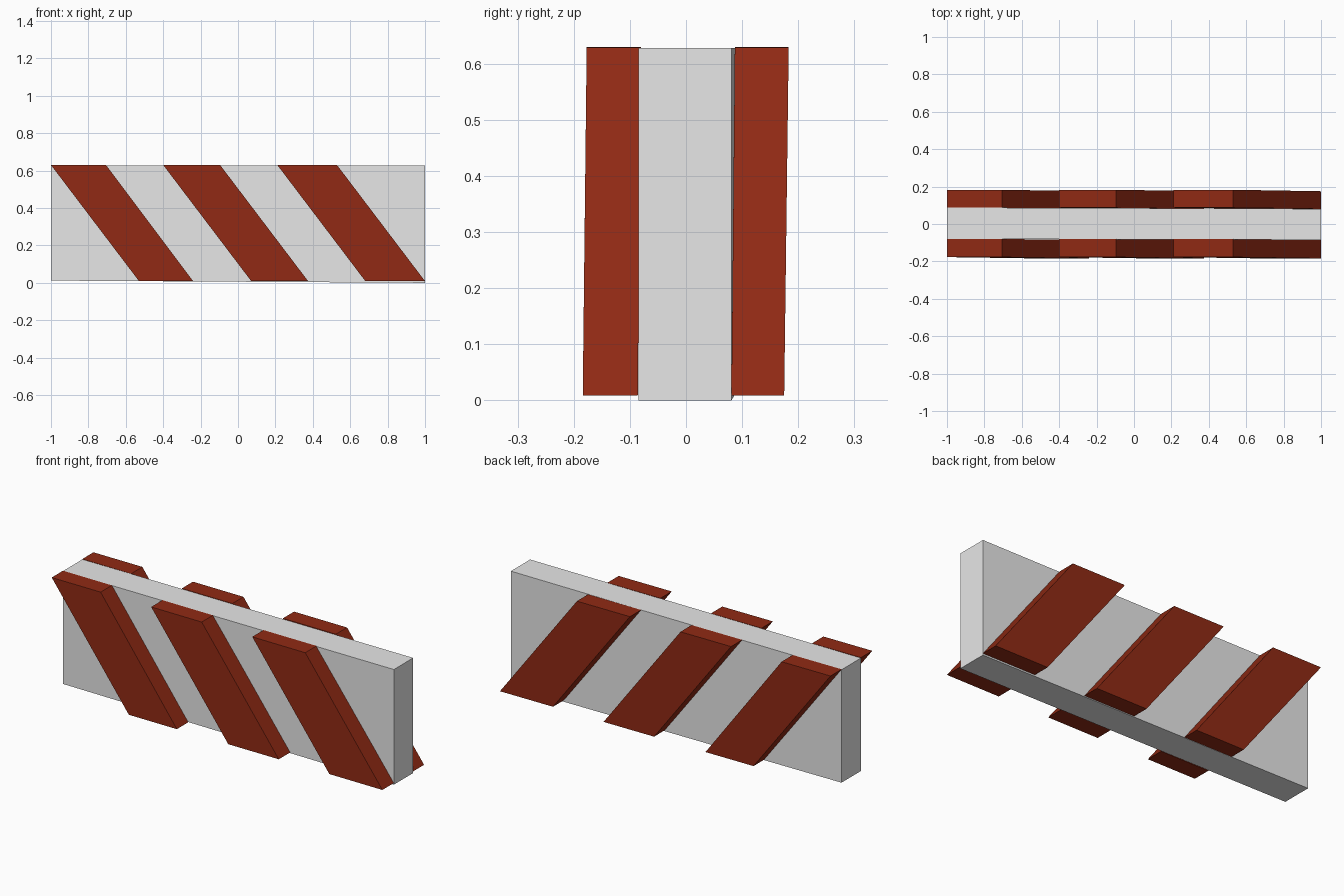
import bpy

if "Cube" in bpy.data.objects:
    bpy.data.objects.remove(bpy.data.objects["Cube"])

def material(name, color):
    m = bpy.data.materials.new(name)
    m.diffuse_color = (*color, 1)
    m.use_nodes = True
    m.node_tree.nodes["Principled BSDF"].inputs["Base Color"].default_value = m.diffuse_color
    return m

GREY = material("light grey", (0.8, 0.8, 0.8))
RED = material("brick red", (0.28, 0.023, 0.007))

def prism(name, front, back, mat):
    """Six-sided solid from two matching quads (front seen from -y, counter-clockwise)."""
    faces = [(0, 1, 2, 3), (7, 6, 5, 4), (0, 4, 5, 1),
             (1, 5, 6, 2), (2, 6, 7, 3), (3, 7, 4, 0)]
    mesh = bpy.data.meshes.new(name)
    mesh.from_pydata(front + back, [], faces)
    mesh.materials.append(mat)
    obj = bpy.data.objects.new(name, mesh)
    bpy.context.collection.objects.link(obj)
    return obj

# Plank: very slightly skewed, lower edge rises a little to the left
TOP = 0.628
prism("plank",
      [(-1, -0.079, 0.012), (1, -0.085, 0), (1, -0.085, TOP), (-1, -0.079, TOP)],
      [(-1, 0.088, 0.012), (1, 0.081, 0), (1, 0.081, TOP), (-1, 0.088, TOP)], GREY)

# Slanted stripes on both sides: x at top left/right and bottom left/right
stripes = [(-1.0, -0.705, -0.53, -0.24),
           (-0.4, -0.095, 0.07, 0.375),
           (0.21, 0.53, 0.68, 1.0)]
# Depths: (outer/inner front y, inner/outer back y) at the top and the bottom
sides = {"front": ((-0.177, -0.080), (-0.184, -0.086)),
         "back": ((0.087, 0.183), (0.081, 0.175))}

for side, (yt, yb) in sides.items():
    for i, (tl, tr, bl, br) in enumerate(stripes, 1):
        quads = [[(bl, yb[k], 0.01), (br, yb[k], 0.009),
                  (tr, yt[k], 0.629), (tl, yt[k], 0.63)] for k in (0, 1)]
        prism(f"{side}_stripe_{i}", quads[0], quads[1], RED)
